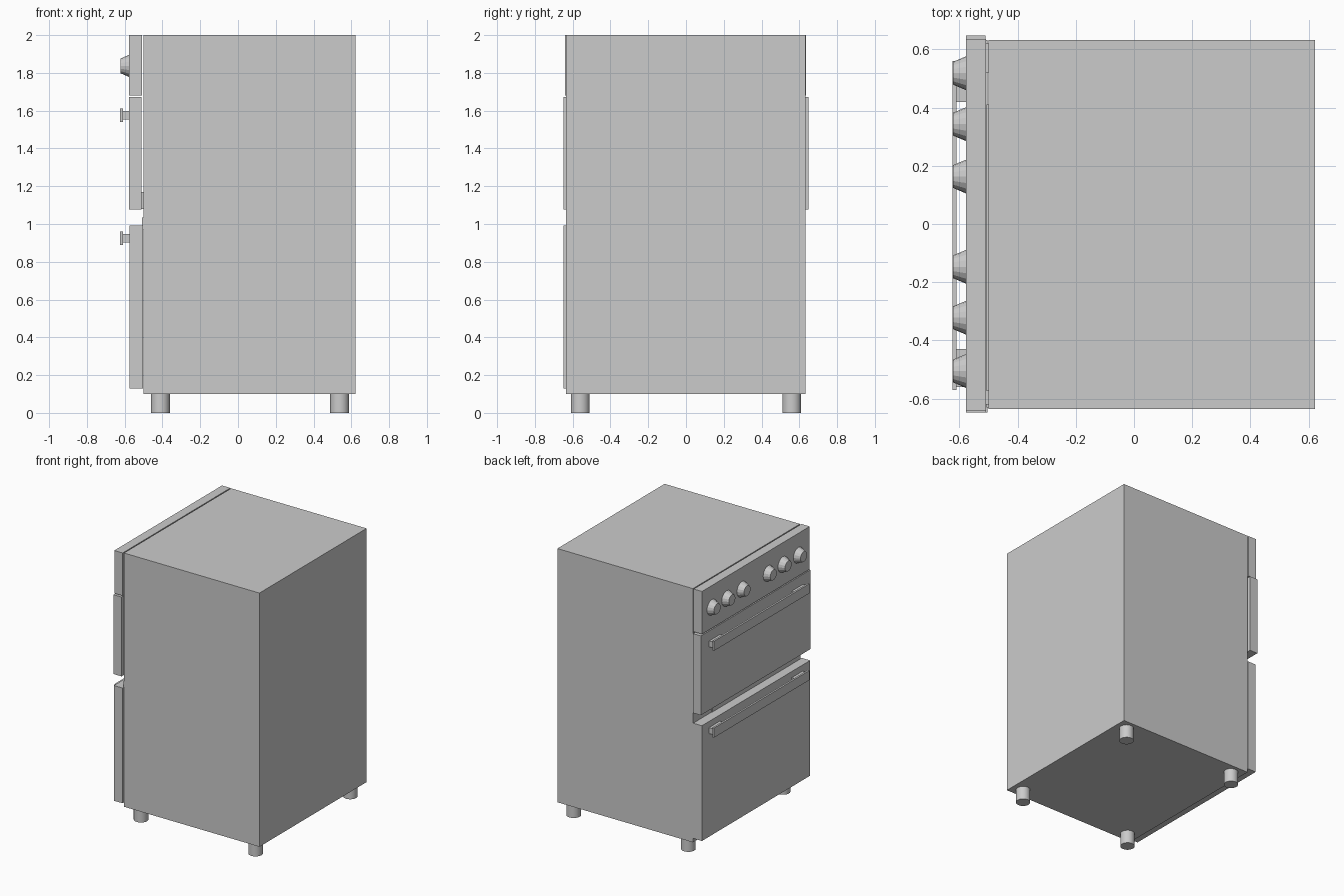
import bpy, math

if "Cube" in bpy.data.objects:
    bpy.data.objects.remove(bpy.data.objects["Cube"])


def box(name, x0, x1, y0, y1, z0, z1):
    bpy.ops.mesh.primitive_cube_add(size=1, location=((x0 + x1) / 2, (y0 + y1) / 2, (z0 + z1) / 2))
    ob = bpy.context.object
    ob.name = name
    ob.scale = (x1 - x0, y1 - y0, z1 - z0)
    bpy.ops.object.transform_apply(location=False, rotation=False, scale=True)
    return ob


def handle(name, z):
    # Flat bar on two wide standoffs
    box(name + "_bar", -0.624, -0.61, -0.57, 0.56, z - 0.036, z + 0.036)
    for side, y0, y1 in (("left", 0.42, 0.55), ("right", -0.56, -0.43)):
        box(f"{name}_{side}_post", -0.612, -0.573, y0, y1, z - 0.022, z + 0.022)


# Cabinet
box("oven_body", -0.5, 0.622, -0.635, 0.633, 0.1, 2.0)

# Control panel and doors on the -x side
box("control_panel", -0.577, -0.508, -0.64, 0.635, 1.68, 2.0)
box("upper_door", -0.577, -0.511, -0.648, 0.648, 1.078, 1.672)
box("lower_door", -0.575, -0.503, -0.648, 0.633, 0.13, 0.993)

# Hinge blocks and seal strip in the gap behind the doors
for side, y0, y1 in (("left", 0.52, 0.62), ("right", -0.62, -0.57)):
    box(f"{side}_door_hinge", -0.513, -0.499, y0, y1, 1.08, 1.17)
box("door_seal", -0.507, -0.499, -0.63, 0.41, 0.97, 1.035)

# Handles
handle("upper_handle", 1.575)
handle("lower_handle", 0.925)

# Tapered faceted knobs
for i, y in enumerate((0.518, 0.343, 0.163, -0.147, -0.322, -0.505)):
    bpy.ops.mesh.primitive_cone_add(vertices=16, radius1=0.059, radius2=0.039, depth=0.047,
                                    location=(-0.5985, y, 1.837), rotation=(0, -math.pi / 2, 0))
    bpy.context.object.name = f"knob_{i + 1}"

# Feet
for fx in (-0.411, 0.538):
    for fy in (-0.56, 0.56):
        bpy.ops.mesh.primitive_cylinder_add(vertices=24, radius=0.05, depth=0.102, location=(fx, fy, 0.051))
        foot = bpy.context.object
        foot.name = "foot"
        bpy.ops.object.shade_smooth_by_angle(angle=math.radians(35))
